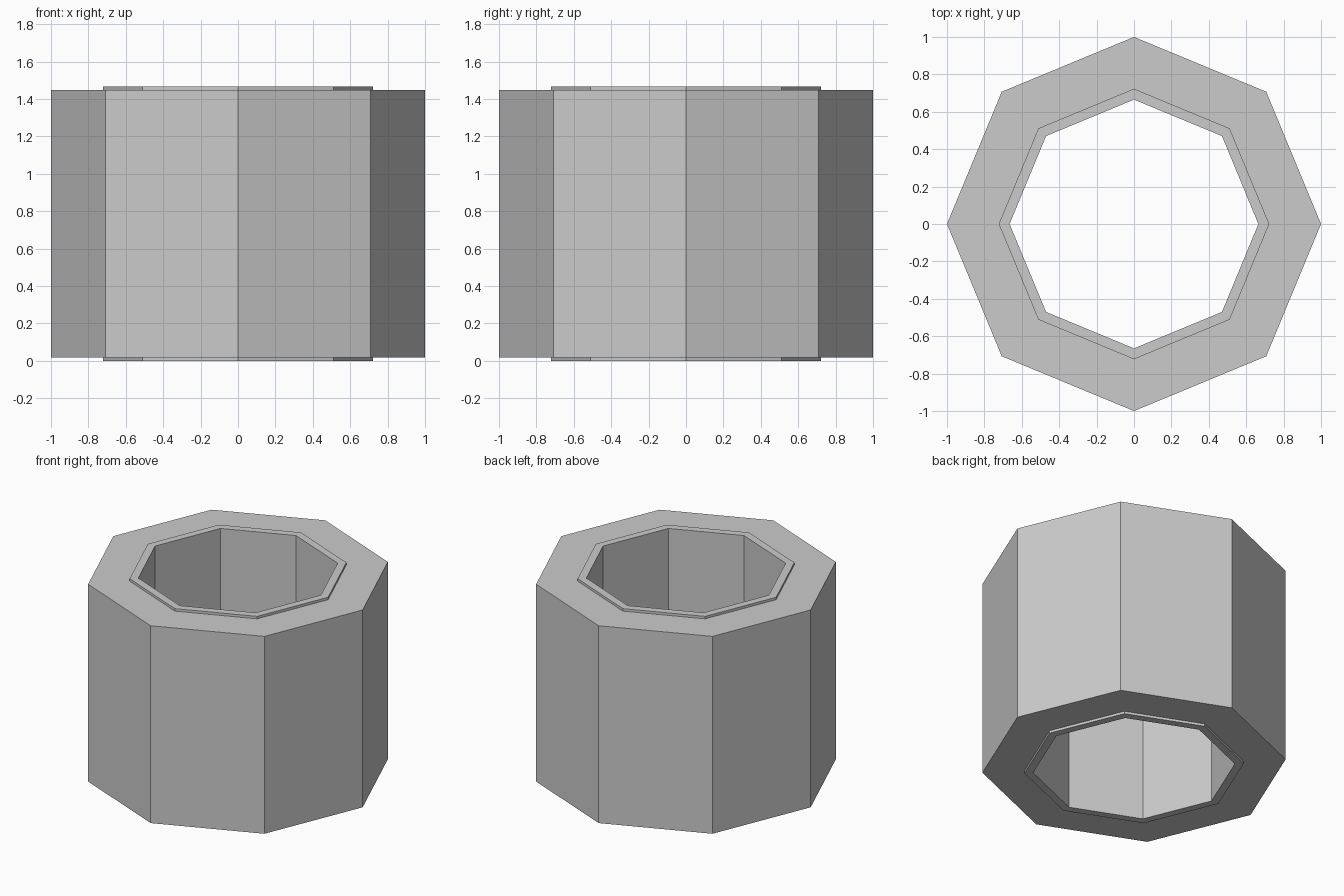
import bpy
import bmesh
from math import cos, sin, tau

if "Cube" in bpy.data.objects:
    bpy.data.objects.remove(bpy.data.objects["Cube"])

SIDES = 8


def lathe_ring(name, profile):
    """Revolve a closed (radius, z) profile into a faceted ring."""
    bm = bmesh.new()
    rings = [[bm.verts.new((r * cos(tau * i / SIDES), r * sin(tau * i / SIDES), z))
              for r, z in profile] for i in range(SIDES)]
    n = len(profile)
    for i in range(SIDES):
        a, b = rings[i], rings[(i + 1) % SIDES]
        for j in range(n):
            k = (j + 1) % n
            bm.faces.new((a[j], b[j], b[k], a[k]))
    bmesh.ops.recalc_face_normals(bm, faces=bm.faces)
    mesh = bpy.data.meshes.new(name)
    bm.to_mesh(mesh)
    bm.free()
    obj = bpy.data.objects.new(name, mesh)
    bpy.context.collection.objects.link(obj)
    return obj


# Thick octagonal tube with a thin raised lip around the bore at both ends
lathe_ring("octagonal_bushing", [
    (0.665, 0.0), (0.723, 0.0), (0.723, 0.018), (1.0, 0.018),
    (1.0, 1.449), (0.723, 1.449), (0.723, 1.467), (0.665, 1.467),
])
